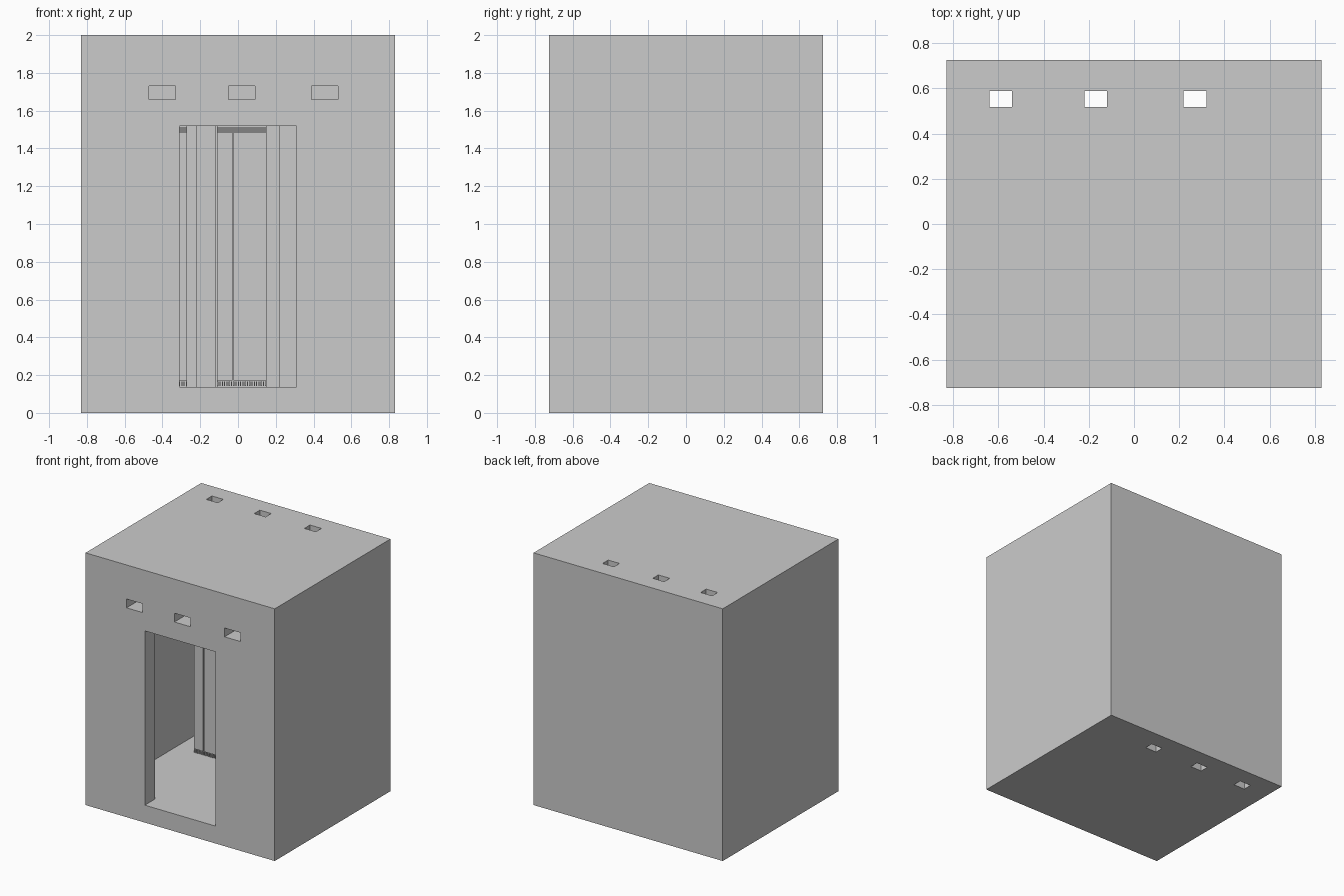
import bpy

if "Cube" in bpy.data.objects:
    bpy.data.objects.remove(bpy.data.objects["Cube"])

SLOT_X = (-0.40, 0.02, 0.46)      # front slots and the cabinets behind them
SHAFT_X = (-0.59, -0.17, 0.27)    # vertical shafts through roof and floor


def box(name, x, y, z):
    """Box from (min, max) ranges on each axis."""
    bpy.ops.mesh.primitive_cube_add(size=1)
    ob = bpy.context.object
    ob.name = ob.data.name = name
    ob.location = [(r[0] + r[1]) / 2 for r in (x, y, z)]
    ob.scale = [r[1] - r[0] for r in (x, y, z)]
    bpy.ops.object.transform_apply(location=True, rotation=False, scale=True)
    return ob


def cut(target, x, y, z):
    cutter = box("cutter", x, y, z)
    cutter.hide_render = True
    mod = target.modifiers.new("cut", 'BOOLEAN')
    mod.object, mod.operation, mod.solver = cutter, 'DIFFERENCE', 'EXACT'
    bpy.context.view_layer.objects.active = target
    bpy.ops.object.modifier_apply(modifier=mod.name)
    bpy.data.objects.remove(cutter, do_unlink=True)


def duct(name, verts, faces):
    me = bpy.data.meshes.new(name)
    me.from_pydata(verts, [], faces)
    ob = bpy.data.objects.new(name, me)
    bpy.context.collection.objects.link(ob)


SIDES = [(i, (i + 1) % 4, (i + 1) % 4 + 4, i + 4) for i in range(4)]

# Thick-walled room with a doorway
room = box("room_shell", (-0.83, 0.83), (-0.725, 0.725), (0, 2))
cut(room, (-0.695, 0.695), (-0.60, 0.59), (0.138, 1.865))
cut(room, (-0.31, 0.31), (-0.9, -0.3), (0.138, 1.52))

# Air slots above the doorway, each continued by a thin duct
for c in SLOT_X:
    a, b, lo, hi = c - 0.07, c + 0.07, 1.66, 1.73
    cut(room, (a, b), (-0.9, -0.5), (lo, hi))
    ring = [(a, lo), (b, lo), (b, hi), (a, hi)]
    duct("air_duct", [(x, y, z) for y in (-0.60, 0.59) for x, z in ring], SIDES)

# Vertical shafts against the back wall, open at roof and floor
for c in SHAFT_X:
    a, b, lo, hi = c - 0.05, c + 0.05, 0.518, 0.588
    cut(room, (a, b), (lo, hi), (-0.2, 0.3))
    cut(room, (a, b), (lo, hi), (1.7, 2.2))
    ring = [(a, lo), (b, lo), (b, hi), (a, hi)]
    duct("shaft", [(x, y, z) for z in (0.138, 1.865) for x, y in ring], SIDES)

# Tall equipment cabinets standing in front of the shafts
for c in SLOT_X:
    a, b = c - 0.13, c + 0.13
    box("cabinet_body", (a, b), (0.22, 0.50), (0.138, 1.52))
    # two door leaves with a narrow seam
    box("cabinet_door_narrow", (a, a + 0.08), (0.205, 0.22), (0.172, 1.487))
    box("cabinet_door_wide", (a + 0.086, b), (0.205, 0.22), (0.172, 1.487))
    # slats in the top band
    for i in range(3):
        z = 1.49 + i * 0.011
        box("top_slat", (a, b), (0.207, 0.22), (z, z + 0.006))
    # row of small vent bars in the base band
    bar = box("base_vent", (a, a + 0.006), (0.207, 0.22), (0.142, 0.166))
    arr = bar.modifiers.new("repeat", 'ARRAY')
    arr.count = 22
    arr.use_relative_offset = False
    arr.use_constant_offset = True
    arr.constant_offset_displace = (0.254 / 21, 0, 0)
